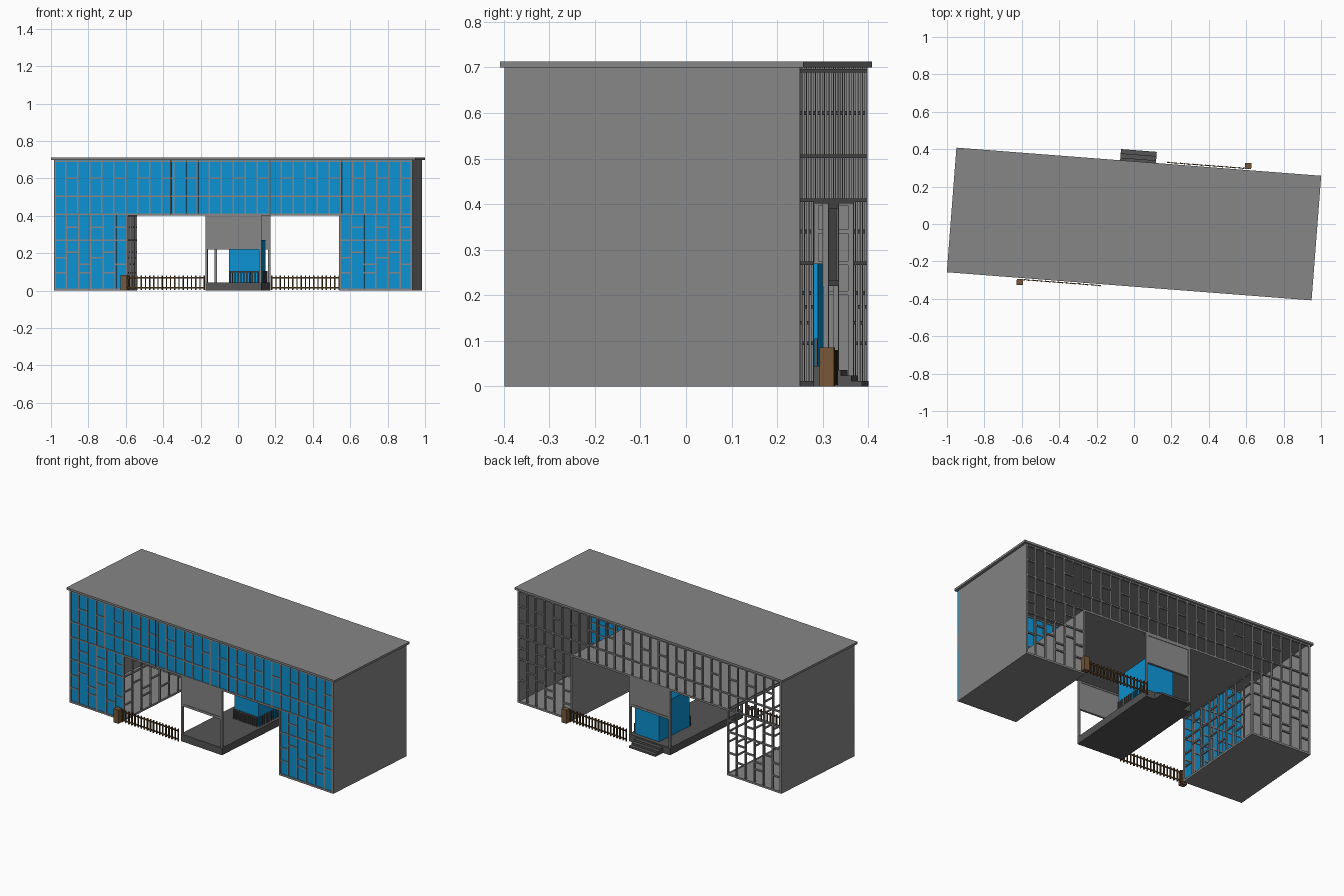
import bpy, bmesh, math
from mathutils import Matrix, Vector

if "Cube" in bpy.data.objects:
    bpy.data.objects.remove(bpy.data.objects["Cube"])

ROT = math.radians(-4.4)          # the whole building is turned slightly
HX, HY, TOP = 0.962, 0.325, 0.70  # half length, half depth, wall height
IN, LOW = 0.566, 0.405            # inner side of wings, underside of bridge


def mat(name, rgb):
    m = bpy.data.materials.new(name)
    m.diffuse_color = (*rgb, 1)
    m.use_nodes = True
    m.node_tree.nodes["Principled BSDF"].inputs["Base Color"].default_value = m.diffuse_color
    return m


GREY = mat("grey", (0.24, 0.24, 0.24))
DARK = mat("dark_grey", (0.09, 0.09, 0.09))
BLUE = mat("blue_glass", (0.004, 0.29, 0.65))
WOOD = mat("brown_wood", (0.18, 0.095, 0.04))
BROWN = mat("dark_brown_wood", (0.085, 0.045, 0.016))


def part(name, boxes, material):
    """One object from boxes given as (x0, x1, y0, y1, z0, z1)."""
    bm = bmesh.new()
    for x0, x1, y0, y1, z0, z1 in boxes:
        m = Matrix.Translation(((x0 + x1) / 2, (y0 + y1) / 2, (z0 + z1) / 2))
        m = m @ Matrix.Diagonal((x1 - x0, y1 - y0, z1 - z0, 1))
        bmesh.ops.create_cube(bm, size=1, matrix=m)
    me = bpy.data.meshes.new(name)
    bm.to_mesh(me)
    bm.free()
    me.materials.append(material)
    ob = bpy.data.objects.new(name, me)
    bpy.context.collection.objects.link(ob)
    ob.rotation_euler.z = ROT
    return ob


def grid(a0, a1, n, z0, z1, rails, splits):
    """Mullion bars in a flat (a0, a1, z0, z1) form: full rails, staggered splits."""
    t = 0.004
    step = (a1 - a0) / n
    bars = []
    for i in range(n + 1):
        c = min(max(a0 + i * step, a0 + t), a1 - t)
        bars.append((c - t, c + t, z0, z1))
    for z in rails:
        bars.append((a0, a1, z - t, z + t))
    for z, mod, rem in splits:
        for i in range(n):
            if i % mod == rem:
                bars.append((a0 + i * step, a0 + (i + 1) * step, z - t, z + t))
    return bars


# Roof, end walls and floors
part("roof", [(-0.978, 0.978, -0.334, 0.334, TOP, 0.713)], GREY)
for s, side in ((-1, "left"), (1, "right")):
    xs = sorted((s * HX, s * (HX - 0.012)))
    part(side + "_end_wall", [(*xs, -HY, HY, 0, TOP)], GREY)
    xs = sorted((s * HX, s * IN))
    part(side + "_wing_floor", [(*xs, -HY, HY, 0, 0.01)], GREY)
part("bridge_floor", [(-IN, IN, -HY, HY, LOW - 0.004, LOW + 0.006)], GREY)
part("right_inner_wall", [(IN, IN + 0.01, -HY, HY, 0, LOW)], GREY)

# Mullion grids on both long facades and the open left inner wall
up_rails, up_splits = (LOW + 0.004, 0.505, TOP - 0.007), ((0.6, 2, 1),)
lo_rails = (0.008, 0.27)
lo_splits = ((0.34, 2, 1), (0.205, 3, 1), (0.175, 3, 0), (0.095, 2, 0), (0.14, 3, 2))
bars = grid(-HX, HX, 30, LOW, TOP, up_rails, up_splits)
bars += grid(-HX, -IN, 6, 0, LOW, lo_rails, lo_splits)
bars += grid(IN, HX, 6, 0, LOW, lo_rails, lo_splits)
part("front_mullions", [(a, b, -HY, -HY + 0.012, c, d) for a, b, c, d in bars], GREY)
part("back_mullions", [(a, b, HY - 0.012, HY, c, d) for a, b, c, d in bars], GREY)
side = grid(-HY, HY, 8, 0, LOW, lo_rails + (LOW - 0.004,), lo_splits)
part("left_inner_mullions", [(-IN - 0.01, -IN, a, b, c, d) for a, b, c, d in side], GREY)

# Front glass and the dark seams in it
gy = (-HY + 0.004, -HY + 0.008)
part("front_glass", [(-HX, HX, *gy, LOW, TOP), (-HX, -IN, *gy, 0, LOW),
                     (IN, HX, *gy, 0, LOW)], BLUE)
part("facade_seams", [(x - 0.003, x + 0.003, -HY - 0.001, -HY + 0.004, LOW, TOP)
                      for x in (-0.336, 0.196)], DARK)

# Entrance pavilion: plinth, steps, corner posts, hanging panels
C = 0.15
part("plinth", [(-C, C, -HY, HY, 0, 0.045)], DARK)
part("steps", [(-0.10, 0.092, HY, HY + 0.023 * (3 - i), 0.012 * i, 0.012 * (i + 1))
               for i in range(3)], DARK)
posts = []
for sx in (-1, 1):
    for sy in (-1, 1):
        x, y = sx * (C - 0.006), sy * (HY - 0.006)
        posts.append((x - 0.006, x + 0.006, y - 0.006, y + 0.006, 0.045, LOW))
part("corner_posts", posts, GREY)
for s, name in ((-1, "front"), (1, "back")):
    y0, y1 = sorted((s * (HY - 0.01), s * (HY - 0.003)))
    part(name + "_panel", [(-C, C, y0, y1, 0.22, LOW)], GREY)
    ya, yb = sorted((s * (HY - 0.013), s * HY))
    part(name + "_panel_frame", [(-C, C, ya, yb, 0.22, 0.234), (-C, C, ya, yb, LOW - 0.014, LOW),
                                 (-C, -C + 0.014, ya, yb, 0.22, LOW),
                                 (C - 0.014, C, ya, yb, 0.22, LOW)], GREY)

# Glass room on the plinth with a slatted rail before it
gx0, gx1, gy0, gy1, gt = -0.05, 0.125, 0.03, 0.30, 0.27
g = 0.005
part("room_glass", [(gx0, gx1, gy0, gy0 + g, 0.045, gt), (gx0, gx1, gy1 - g, gy1, 0.045, gt),
                    (gx0, gx0 + g, gy0, gy1, 0.045, gt), (gx1 - g, gx1, gy0, gy1, 0.045, gt)], BLUE)
slats = [(gx0, gx1, gy0 - 0.012, gy0 - 0.006, 0.098, 0.105)]
for i in range(12):
    x = gx0 + i * (gx1 - gx0 - 0.007) / 11
    slats.append((x, x + 0.007, gy0 - 0.012, gy0 - 0.006, 0.045, 0.105))
for i in range(14):
    y = gy0 + i * (gy1 - gy0 - 0.007) / 13
    slats.append((gx1 + 0.004, gx1 + 0.009, y, y + 0.007, 0.045, 0.105))
part("room_slats", slats, DARK)

# Fences: front left, and the same turned half round at the back right
fence = [(-0.57, -0.15, -0.344, -0.340, z, z + 0.008) for z in (0.012, 0.064)]
for i in range(19):
    x = -0.56 + i * 0.0225
    fence.append((x - 0.003, x + 0.003, -0.346, -0.338, 0.003, 0.08))
post = [(-0.602, -0.567, -0.372, -0.340, 0, 0.085)]
for name, turn in (("front", 0), ("back", math.pi)):
    part(name + "_fence", fence, BROWN).rotation_euler.z = ROT + turn
    part(name + "_gate_post", post, WOOD).rotation_euler.z = ROT + turn
